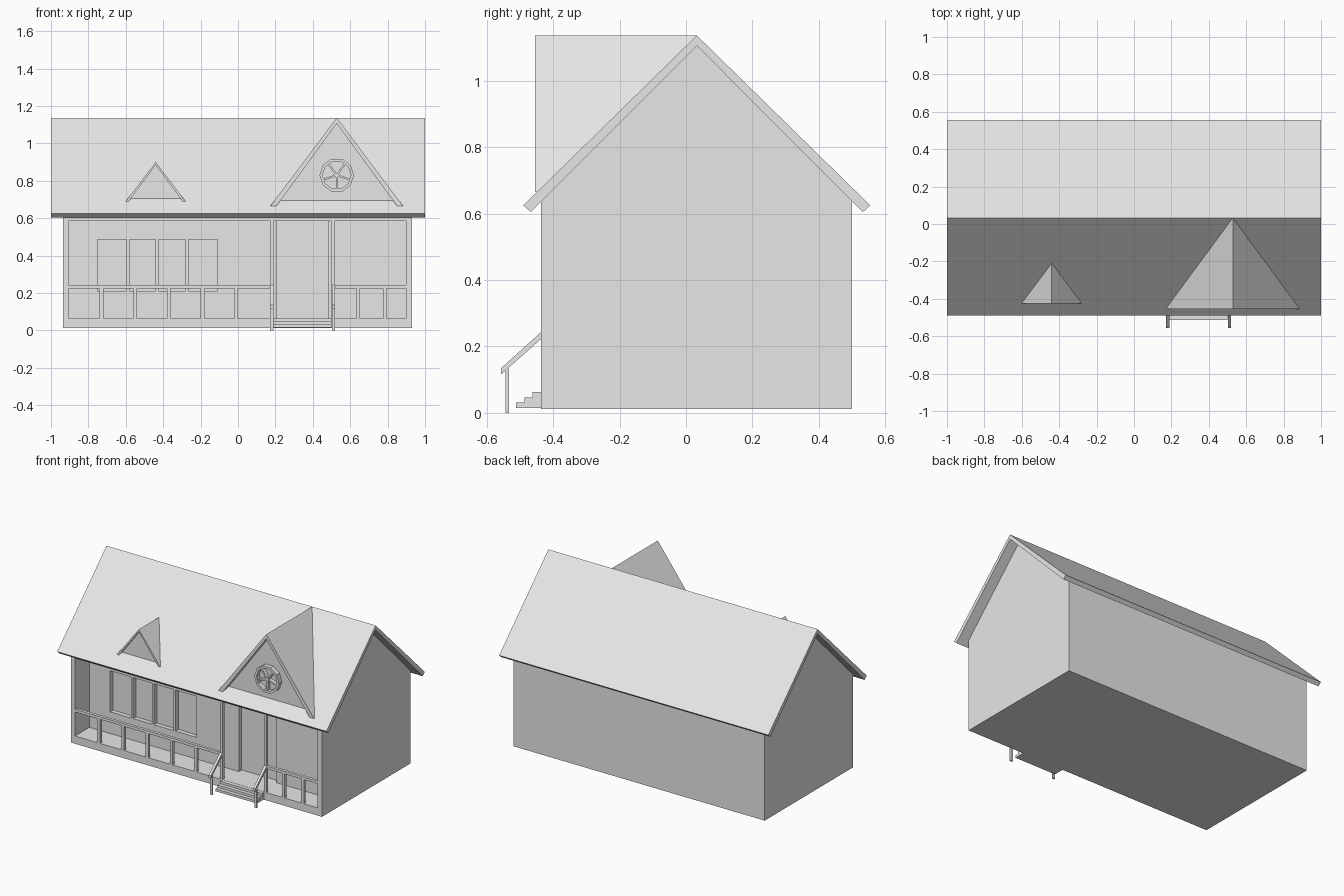
import bpy, bmesh, math
from mathutils import Vector

if "Cube" in bpy.data.objects:
    bpy.data.objects.remove(bpy.data.objects["Cube"], do_unlink=True)

grey = bpy.data.materials.new("plain grey")
grey.use_nodes = True
grey.diffuse_color = (0.8, 0.8, 0.8, 1)
grey.node_tree.nodes["Principled BSDF"].inputs["Base Color"].default_value = (0.8, 0.8, 0.8, 1)


def prism(name, profile, start, end, axis):
    """Extrude a profile along x (profile in y,z) or along y (profile in x,z)."""
    bm = bmesh.new()
    place = (lambda p, d: (d, p[0], p[1])) if axis == "x" else (lambda p, d: (p[0], d, p[1]))
    face = bm.faces.new([bm.verts.new(place(p, start)) for p in profile])
    grown = bmesh.ops.extrude_face_region(bm, geom=[face])
    shift = Vector(place((0, 0), end - start))
    bmesh.ops.translate(bm, vec=shift, verts=[v for v in grown["geom"] if isinstance(v, bmesh.types.BMVert)])
    bmesh.ops.recalc_face_normals(bm, faces=bm.faces)
    mesh = bpy.data.meshes.new(name)
    bm.to_mesh(mesh)
    bm.free()
    mesh.materials.append(grey)
    obj = bpy.data.objects.new(name, mesh)
    bpy.context.collection.objects.link(obj)
    return obj


def box(name, x0, x1, y0, y1, z0, z1):
    return prism(name, [(x0, z0), (x1, z0), (x1, z1), (x0, z1)], y0, y1, "y")


def cut(target, cutter):
    """Subtract a cutter and throw it away."""
    mod = target.modifiers.new("cut", "BOOLEAN")
    mod.operation, mod.solver, mod.object = "DIFFERENCE", "EXACT", cutter
    bpy.context.view_layer.objects.active = target
    bpy.ops.object.modifier_apply(modifier=mod.name)
    bpy.data.objects.remove(cutter, do_unlink=True)


def chevron(mid, top, inner_top, outer, inner, z_outer, z_inner):
    """Closed outline of a two-sided roof."""
    return [(mid, top), (mid - outer, z_outer), (mid - inner, z_inner),
            (mid, inner_top), (mid + inner, z_inner), (mid + outer, z_outer)]


FRONT, WALL, RIDGE = -0.437, -0.285, 0.0325
FLOOR, LINTEL = 0.064, 0.585

# House body with gable ends, hollowed for porch, windows and door
body = prism("house_body", [(FRONT, 0.012), (0.5, 0.012), (0.5, 0.643),
                            (RIDGE, 1.108), (FRONT, 0.643)], -0.935, 0.93, "x")
cut(body, box("porch_cutter", -0.905, 0.897, -0.6, WALL, FLOOR, LINTEL))
for left, right in [(-0.75, -0.597), (-0.58, -0.44), (-0.425, -0.28), (-0.265, -0.11)]:
    cut(body, box("window_cutter", left, right, WALL - 0.05, WALL + 0.03, 0.21, 0.485))
cut(body, box("door_cutter", 0.206, 0.484, WALL - 0.05, WALL + 0.03, FLOOR, LINTEL))

# Main roof
prism("main_roof", chevron(RIDGE, 1.137, 1.106, 0.5225, 0.5, 0.625, 0.605), -1, 1, "x")

# Porch posts and railing
BACK = FRONT + 0.02
for x in (0.174, 0.5):
    box("tall_post", x, x + 0.016, FRONT, BACK, FLOOR, LINTEL)
box("left_rail", -0.905, 0.174, FRONT, BACK, 0.225, 0.243)
box("right_rail", 0.516, 0.897, FRONT, BACK, 0.225, 0.243)
for x in [-0.73 + 0.18 * i for i in range(5)] + [0.643, 0.785]:
    box("rail_post", x - 0.01, x + 0.01, FRONT, BACK, FLOOR, 0.225)

# Steps
prism("steps", [(FRONT, 0.015), (-0.512, 0.015), (-0.512, 0.031), (-0.487, 0.031),
                (-0.487, 0.047), (-0.462, 0.047), (-0.462, 0.063), (FRONT, 0.063)], 0.19, 0.5, "x")

# Sloping handrails with their posts
for x in (0.172, 0.502):
    prism("handrail", [(FRONT, 0.243), (-0.557, 0.135), (-0.557, 0.116), (FRONT, 0.222)], x, x + 0.017, "x")
    box("handrail_post", x, x + 0.017, -0.543, -0.533, 0, 0.133)


# Dormers: roof over a set-back triangular wall
def dormer(name, x, top, inner_top, outer, inner, base, front, wall, back):
    prism(name + "_roof", chevron(x, top, inner_top, outer, inner, base, base), front, back, "y")
    prism(name + "_wall", [(x - inner, base), (x + inner, base), (x, inner_top)], wall, back, "y")


dormer("large_dormer", 0.528, 1.137, 1.106, 0.355, 0.322, 0.665, -0.455, -0.42, RIDGE)
dormer("small_dormer", -0.44, 0.9, 0.884, 0.162, 0.146, 0.688, -0.425, -0.409, -0.2)

# Round window: ten-sided ring, five spokes and a hub
CX, CZ = 0.528, 0.83


def ring_points(radius, count=10):
    return [(CX + radius * math.cos(math.tau * i / count),
             CZ + radius * math.sin(math.tau * i / count)) for i in range(count)]


ring = prism("round_window_ring", ring_points(0.092), -0.45, -0.415, "y")
cut(ring, prism("ring_cutter", ring_points(0.076), -0.5, -0.4, "y"))
for i in range(5):
    a = math.radians(270 + 72 * i)
    dx, dz = math.cos(a), math.sin(a)
    corners = [(0, -0.005), (0.08, -0.005), (0.08, 0.005), (0, 0.005)]
    prism("round_window_spoke", [(CX + r * dx - s * dz, CZ + r * dz + s * dx) for r, s in corners],
          -0.445, -0.415, "y")
prism("round_window_hub", ring_points(0.013), -0.447, -0.415, "y")
